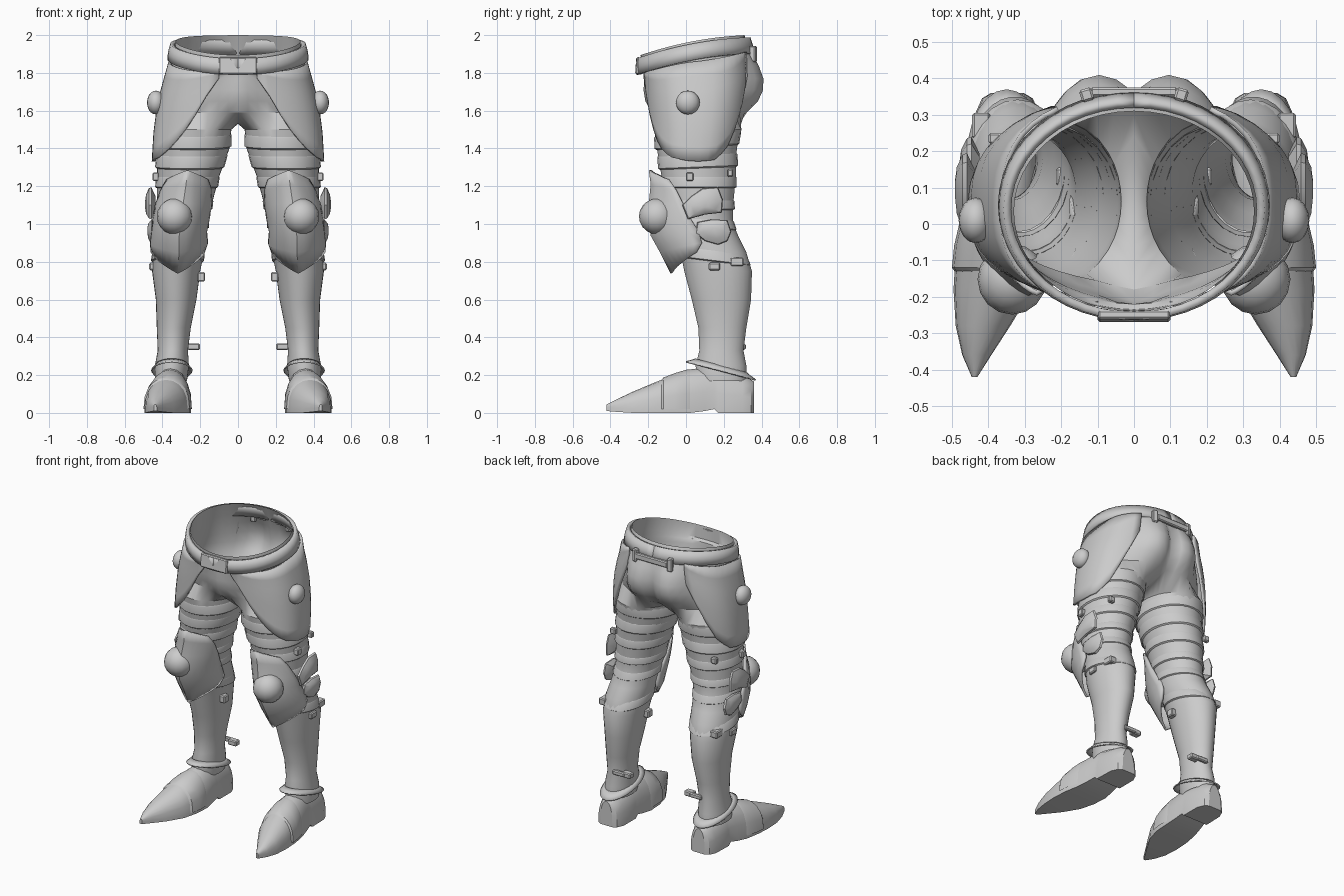
import bpy, bmesh
from math import sin, cos, pi, radians, exp
from mathutils import Matrix, Vector, Euler

if "Cube" in bpy.data.objects:
    bpy.data.objects.remove(bpy.data.objects["Cube"], do_unlink=True)

steel = bpy.data.materials.new("plain_grey_steel")
steel.use_nodes = True
steel.diffuse_color = (0.6, 0.6, 0.6, 1)
steel.node_tree.nodes["Principled BSDF"].inputs["Base Color"].default_value = (0.6, 0.6, 0.6, 1)
parts = []


def finish(name, bm, mirror=True, thick=0):
    bmesh.ops.recalc_face_normals(bm, faces=bm.faces)
    mesh = bpy.data.meshes.new(name)
    bm.to_mesh(mesh)
    bm.free()
    mesh.materials.append(steel)
    ob = bpy.data.objects.new(name, mesh)
    bpy.context.collection.objects.link(ob)
    if thick:
        mod = ob.modifiers.new("Thickness", 'SOLIDIFY')
        mod.thickness = thick
        mod.offset = 0
    if mirror:
        ob.modifiers.new("Mirror", 'MIRROR')
    parts.append(ob)


def bridge(bm, rows, closed=False):
    """Join rows of vertices with quads."""
    for a, b in zip(rows, rows[1:]):
        n = len(a)
        for i in range(n if closed else n - 1):
            j = (i + 1) % n
            bm.faces.new((a[i], a[j], b[j], b[i]))


def loft(name, rings, closed=False, cap=False, **kw):
    bm = bmesh.new()
    rows = [[bm.verts.new(p) for p in r] for r in rings]
    bridge(bm, rows, closed)
    if cap:
        bm.faces.new(rows[0])
        bm.faces.new(rows[-1])
    finish(name, bm, **kw)


def interp(k, table):
    """Linear lookup in rows sorted by rising first value."""
    if k <= table[0][0]:
        return table[0][1:]
    for a, b in zip(table, table[1:]):
        if k <= b[0]:
            f = (k - a[0]) / (b[0] - a[0])
            return [p + (q - p) * f for p, q in zip(a[1:], b[1:])]
    return table[-1][1:]


def ring(box, z, angles, grow=0, tilt=0):
    """Ellipse points; angle 0 is the front, pi/2 the outer side."""
    x0, x1, y0, y1 = box
    cx, cy = (x0 + x1) / 2, (y0 + y1) / 2
    rx, ry = (x1 - x0) / 2 + grow, (y1 - y0) / 2 + grow
    return [Vector((cx + rx * sin(a), cy - ry * cos(a), z - tilt * ry * cos(a))) for a in angles]


def ball(name, at, size):
    bm = bmesh.new()
    m = Matrix.LocRotScale(Vector(at), None, Vector(size))
    bmesh.ops.create_uvsphere(bm, u_segments=16, v_segments=10, radius=1, matrix=m)
    finish(name, bm)


def block(name, at, size, rot=(0, 0, 0), mirror=True):
    bm = bmesh.new()
    bmesh.ops.create_cube(bm, size=1, matrix=Matrix.LocRotScale(Vector(at), Euler(rot), Vector(size)))
    bmesh.ops.bevel(bm, geom=bm.edges[:], offset=0.006, segments=1, affect='EDGES')
    finish(name, bm, mirror)


def fan(name, outline, hub, x):
    """Domed side plate: shrinking copies of a (y, z) outline around a hub."""
    rings = []
    for push, size in ((-.03, .5), (-.008, 1), (.004, .95), (.02, .6), (.025, .2)):
        rings.append([(x + push, hub[0] + (y - hub[0]) * size, hub[1] + (z - hub[1]) * size)
                      for y, z in outline])
    loft(name, rings, closed=True, cap=True)


HALF = [pi * i / 24 for i in range(25)]
# Leg angles: the wide outer arc continues the hips, the rest the crotch
SPLIT = [radians(-55 + 290 * i / 24) for i in range(25)] + [radians(235 + 70 * i / 8) for i in range(1, 8)]
FULL = [2 * pi * i / 24 for i in range(24)]

# Leg outline by height: inner x, outer x, front y, back y
LEG = [(.17, .27, .44, .06, .32), (.25, .26, .44, .05, .32), (.33, .265, .425, .07, .305),
       (.45, .25, .43, .065, .32), (.6, .22, .435, .03, .345), (.75, .2, .455, -.01, .35),
       (.85, .18, .45, -.03, .32), (.92, .17, .44, -.06, .285), (1, .16, .43, -.08, .25),
       (1.1, .14, .43, -.1, .25), (1.25, .1, .43, -.13, .265), (1.4, .045, .43, -.155, .27),
       (1.5, .035, .425, -.17, .295)]


def pelvis_half(z, tilt, rx, yf, yb, seat=0, groin=0):
    pts = []
    for a in HALF:
        x = rx * sin(a)
        y = (yf + yb) / 2 - (yb - yf) / 2 * cos(a)
        height = z + tilt * (y - 1.27 * y * y)
        if a > pi / 2:
            y += seat * exp(-abs((x - .12) / .105) ** 3)
        else:
            y -= groin * exp(-(x / .07) ** 2)
        pts.append(Vector((x, y, height)))
    return pts


# Hollow body: hips splitting into the legs at the crotch
hips = [pelvis_half(*r) for r in [
    (1.96, .21, .33, -.24, .31), (1.87, .21, .345, -.235, .335, .02), (1.82, .1, .355, -.22, .345, .05),
    (1.77, 0, .368, -.21, .345, .075, .01), (1.71, 0, .385, -.2, .338, .08, .025),
    (1.65, 0, .4, -.185, .325, .065, .03), (1.59, 0, .413, -.16, .295, .035, .02)]]
bm = bmesh.new()
hip_rows = [[bm.verts.new(p) for p in r] for r in hips]
bridge(bm, hip_rows)
front, back = hips[-1][0], hips[-1][-1]
arc = []
for i in range(1, 8):
    p = back.lerp(front, i / 8)
    p.z -= .06 * sin(pi * i / 8)
    arc.append(bm.verts.new(p))
leg_rows = [hip_rows[-1] + arc]
for z, *box in reversed(LEG):
    leg_rows.append([bm.verts.new(p) for p in ring(box, z, SPLIT)])
bridge(bm, leg_rows, closed=True)
finish("hips_and_legs", bm)

# Belt with front plate, back bar and loops
loft("belt", [pelvis_half(*r) for r in [
    (1.945, .21, .348, -.253, .33), (1.9, .21, .36, -.256, .345), (1.86, .21, .363, -.252, .355)]], thick=.022)
block("belt_plate", (0, -.253, 1.838), (.2, .025, .09), (-.1, 0, 0), mirror=False)
block("back_bar", (0, .363, 1.9), (.24, .025, .04), mirror=False)
block("belt_loop", (.13, .355, 1.9), (.035, .035, .085), (0, 0, -.3))

# Hip plates with a swept lower edge
HIP = [(1.33, .45, -.2, .29), (1.5, .44, -.205, .325), (1.65, .418, -.215, .345),
       (1.75, .392, -.22, .352), (1.87, .358, -.23, .35)]
EDGE = [(12, 1.77), (20, 1.68), (30, 1.55), (40, 1.46), (52, 1.4), (65, 1.355), (90, 1.33),
        (110, 1.34), (125, 1.42), (137, 1.58), (148, 1.78)]
plate = []
for v in range(8):
    row = []
    for i in range(18):
        a = 12 + 8 * i
        t = radians(a)
        top = 1.86 - .06 * cos(t)
        z = top + (interp(a, EDGE)[0] - top) * v / 7
        rx, yf, yb = interp(z, HIP)
        c = abs(cos(t)) ** .75 * (1 if a < 90 else -1)
        row.append((rx * sin(t) ** .85, (yf + yb) / 2 - (yb - yf) / 2 * c, z))
    plate.append(row)
loft("hip_plate", plate, thick=.014)
ball("hip_knob", (.435, .01, 1.643), (.047, .063, .063))

# Overlapping thigh and calf bands
for name, z, h, tilt in [("upper_thigh_band", 1.44, .07, .06), ("thigh_band", 1.33, .07, .04),
                         ("lower_thigh_band", 1.22, .06, 0), ("knee_back_band", 1.1, .05, 0),
                         ("knee_lower_band", 1.0, .05, -.05), ("calf_band", .83, .06, -.12)]:
    rows = [ring(interp(z + dz * h, LEG), z + dz * h, FULL, g, tilt)
            for dz, g in ((.5, .001), (.4, .004), (-.4, .009), (-.5, .001))]
    loft(name, rows, closed=True)

# Knee guard with central keel and pointed lower edge
knee = []
for z, x0, x1, y0, span, dip in [
        (1.235, .13, .405, -.165, 50, -.05), (1.18, .125, .425, -.155, 60, -.03), (1.1, .14, .44, -.165, 74, -.01),
        (1.03, .155, .447, -.168, 84, 0), (.96, .17, .452, -.155, 94, .02),
        (.9, .165, .46, -.105, 92, .05), (.85, .175, .462, -.05, 72, .11)]:
    angles = [radians(span) * i / 7 for i in range(-7, 8)]
    row = ring((x0, x1, y0, .26), z, angles)
    for i, p in enumerate(row):
        peak = 1 - abs(i - 7) / 7
        p.z -= dip * peak
        p.y -= .025 * max(0, peak * 2 - 1)
    knee.append(row)
loft("knee_guard", knee, thick=.014)
ball("knee_cap", (.335, -.152, 1.04), (.095, .097, .095))
fan("upper_knee_wing", [(-.02, 1.1), (.03, 1.15), (.09, 1.19), (.17, 1.195), (.195, 1.13),
                        (.19, 1.06), (.1, 1.05), (.01, 1.025)], (.1, 1.1), .467)
fan("lower_knee_wing", [(.06, 1.01), (.14, 1.025), (.22, 1.02), (.24, .96), (.22, .91),
                        (.17, .89), (.1, .91), (.05, .95)], (.15, .97), .455)

# Ankle collar
loft("ankle_collar", [ring(b, z, FULL, 0, -.26) for z, b in [
    (.25, (.265, .435, .05, .315)), (.235, (.255, .445, .025, .34)), (.222, (.243, .457, 0, .368))]],
    closed=True, thick=.008)

# Pointed boot: y, centre x, half width, bottom, top
FOOT = [(-.42, .438, .008, .01, .045), (-.36, .432, .04, .005, .075), (-.28, .415, .075, 0, .113),
        (-.18, .388, .108, 0, .155), (-.08, .372, .118, 0, .195), (.02, .36, .112, 0, .23),
        (.1, .354, .1, .01, .24), (.15, .35, .092, .02, .235), (.17, .35, .092, 0, .23),
        (.3, .348, .09, 0, .2), (.345, .348, .07, 0, .175), (.36, .348, .045, 0, .165)]


def foot_section(y, grow=0):
    cx, w, lo, hi = interp(y, FOOT)
    w, hi = w + grow, hi + grow
    arch = [pi * i / 10 for i in range(11)]
    pts = [(cx + w * cos(a), y, lo + .02 + (hi - lo - .02) * sin(a) ** .8) for a in arch]
    return pts + [(cx - w, y, lo), (cx + w, y, lo)]


loft("boot", [foot_section(r[0]) for r in FOOT], closed=True, cap=True)
loft("instep_plate", [foot_section(y, g)[:11] for y, g in
                      ((-.13, 0), (-.12, .008), (-.06, .008), (0, .005), (.02, 0))])

# Small buckles
for name, at, size in [
        ("thigh_buckle", (.435, .02, 1.25), (.035, .04, .045)),
        ("rear_thigh_buckle", (.38, .235, 1.27), (.04, .03, .04)),
        ("outer_calf_buckle", (.455, .15, .775), (.03, .06, .04)),
        ("rear_calf_buckle", (.42, .27, .8), (.05, .07, .045)),
        ("inner_calf_buckle", (.195, .13, .72), (.04, .05, .05)),
        ("ankle_buckle", (.235, .29, .35), (.065, .045, .035)),
        ("ankle_strap_end", (.29, .305, .35), (.09, .025, .03))]:
    block(name, at, size)

# Smooth shading with crisp plate edges
bpy.ops.object.select_all(action='DESELECT')
for ob in parts:
    ob.select_set(True)
bpy.context.view_layer.objects.active = parts[0]
bpy.ops.object.shade_smooth_by_angle(angle=radians(30))
